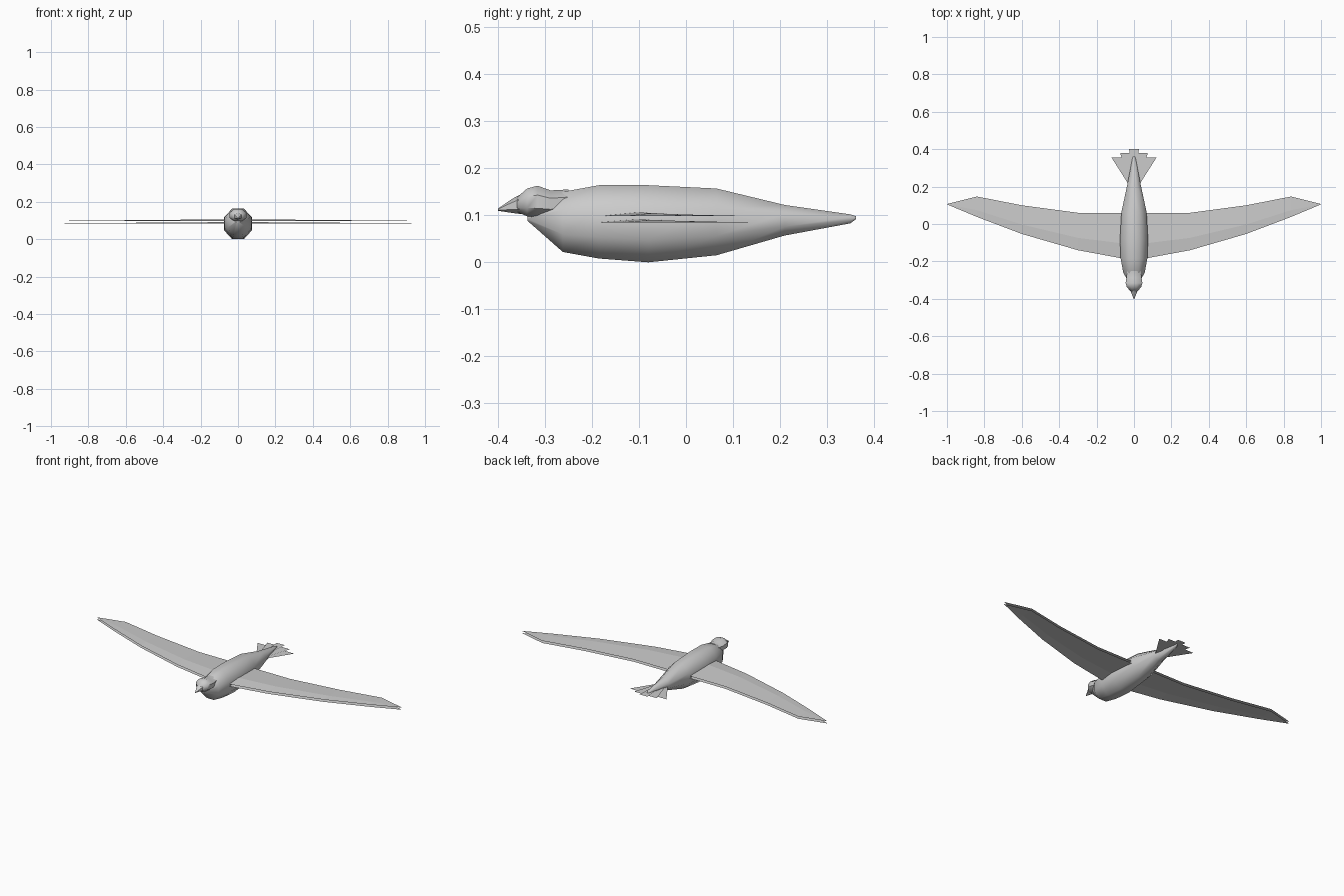
import bpy, math

if "Cube" in bpy.data.objects:
    bpy.data.objects.remove(bpy.data.objects["Cube"])


def make_object(name, verts, faces, smooth=False):
    mesh = bpy.data.meshes.new(name)
    mesh.from_pydata(verts, [], faces)
    mesh.update()
    obj = bpy.data.objects.new(name, mesh)
    bpy.context.collection.objects.link(obj)
    if smooth:
        bpy.ops.object.select_all(action='DESELECT')
        obj.select_set(True)
        bpy.context.view_layer.objects.active = obj
        bpy.ops.object.shade_smooth_by_angle(angle=math.radians(50))
    return obj


def loft(name, sections, sides=8):
    """Skin rings given as (y, z bottom, z top, half width)."""
    verts, faces = [], []
    k = math.cos(math.pi / sides)
    for y, lo, hi, w in sections:
        for i in range(sides):
            a = 2 * math.pi * (i + 0.5) / sides
            verts.append((w * math.cos(a) / k, y,
                          (lo + hi) / 2 + (hi - lo) / 2 * math.sin(a) / k))
    for s in range(len(sections) - 1):
        for i in range(sides):
            j = (i + 1) % sides
            a, b = s * sides, (s + 1) * sides
            faces.append((a + i, a + j, b + j, b + i))
    faces.append(tuple(reversed(range(sides))))
    faces.append(tuple(range(len(verts) - sides, len(verts))))
    return make_object(name, verts, faces, True)


# Body, head and beak
loft("body", [(-0.337, 0.088, 0.102, 0.012), (-0.262, 0.022, 0.15, 0.057),
              (-0.185, 0.008, 0.164, 0.071), (-0.08, 0.0, 0.164, 0.075),
              (0.065, 0.015, 0.157, 0.067), (0.21, 0.057, 0.122, 0.036),
              (0.35, 0.083, 0.102, 0.009), (0.362, 0.092, 0.098, 0.003)])
loft("head", [(-0.36, 0.107, 0.138, 0.018), (-0.338, 0.098, 0.157, 0.038),
              (-0.316, 0.095, 0.163, 0.045), (-0.288, 0.096, 0.153, 0.041),
              (-0.25, 0.10, 0.155, 0.036)])
loft("beak", [(-0.4, 0.110, 0.114, 0.002), (-0.37, 0.107, 0.133, 0.014),
              (-0.345, 0.105, 0.145, 0.024)], 6)

# Wings: an upper and a lower thin sheet on each side
stations = [(0.03, -0.19, 0.06), (0.3, -0.14, 0.06), (0.6, -0.053, 0.1),
            (0.84, 0.038, 0.147), (1.0, 0.105, 0.107)]


def wing_sheet(name, side, z, camber, up):
    verts, faces = [], []
    for x, front, back in stations:
        rise = camber * (1 - x)
        verts += [(side * x, front, z),
                  (side * x, front + 0.33 * (back - front), z + rise),
                  (side * x, back, z)]
    for s in range(len(stations) - 1):
        for i in range(2):
            a = s * 3 + i
            face = (a, a + 3, a + 4, a + 1)
            faces.append(face if side * up > 0 else face[::-1])
    make_object(name, verts, faces)


for side, label in ((1, "left"), (-1, "right")):
    wing_sheet(label + "_wing_upper", side, 0.098, 0.009, 1)
    wing_sheet(label + "_wing_lower", side, 0.085, 0.007, -1)

# Tail: flat overlapping feathers, (inner x, outer x, end y, root x, z)
feathers = [("middle", -0.026, 0.026, 0.40, 0.0, 0.095)]
for s, label in ((1, "left"), (-1, "right")):
    feathers += [(label + "_inner", s * 0.01, s * 0.074, 0.38, s * 0.008, 0.091),
                 (label + "_outer", s * 0.05, s * 0.12, 0.355, s * 0.016, 0.087)]
for name, x0, x1, end, root, z in feathers:
    x0, x1 = sorted((x0, x1))
    make_object("tail_feather_" + name,
                [(root - 0.012, 0.21, z), (root + 0.012, 0.21, z),
                 (x1, end, z), (x0, end, z)], [(0, 1, 2, 3)])
